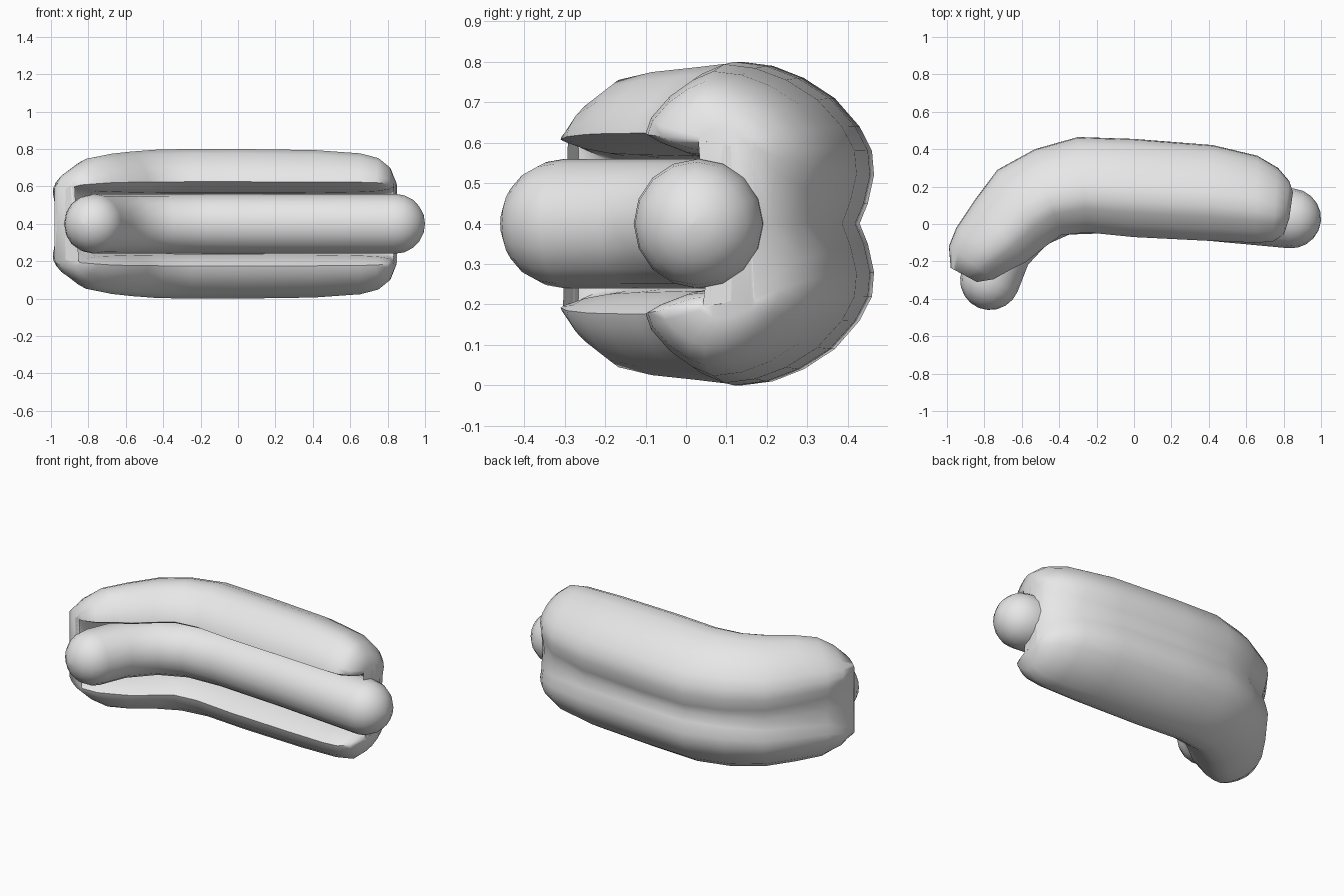
import bpy, bmesh, math
from mathutils import Vector

if "Cube" in bpy.data.objects:
    bpy.data.objects.remove(bpy.data.objects["Cube"], do_unlink=True)

grey = bpy.data.materials.new("plain grey")
grey.use_nodes = True
colour = (0.8, 0.8, 0.8, 1)
grey.diffuse_color = colour
grey.node_tree.nodes["Principled BSDF"].inputs["Base Color"].default_value = colour

MID = 0.4  # height of the mirror plane


def loft(name, rings):
    """Skin closed rings of points and cap both ends."""
    bm = bmesh.new()
    loops = [[bm.verts.new(p) for p in ring] for ring in rings]
    for a, b in zip(loops, loops[1:]):
        for i in range(len(a)):
            j = (i + 1) % len(a)
            bm.faces.new((a[i], a[j], b[j], b[i]))
    caps = [bm.faces.new(loops[0]), bm.faces.new(loops[-1])]
    bmesh.ops.triangulate(bm, faces=caps)
    bmesh.ops.recalc_face_normals(bm, faces=bm.faces)
    mesh = bpy.data.meshes.new(name)
    bm.to_mesh(mesh)
    bm.free()
    mesh.materials.append(grey)
    obj = bpy.data.objects.new(name, mesh)
    bpy.context.collection.objects.link(obj)
    bpy.ops.object.select_all(action='DESELECT')
    obj.select_set(True)
    bpy.context.view_layer.objects.active = obj
    bpy.ops.object.shade_smooth_by_angle(angle=math.radians(60))
    return obj


# Bun: C-shaped section as (depth from lip to back, height above the mid plane)
outer = [(0, .225), (.03, .27), (.13, .33), (.25, .375), (.36, .4), (.51, .39),
         (.66, .36), (.81, .31), (.93, .24), (.99, .18), (1, .12), (.97, .05)]
inner = [(.58, .11), (.45, .155), (.25, .165), (.08, .2)]
mirror = lambda pts: [(u, -h) for u, h in reversed(pts)]
section = outer + [(.93, 0)] + mirror(outer) + mirror(inner) + [(.63, 0)] + inner

# Stations along the bun: lip x, y, back x, y, thickness
stations = [
    (.83, .03, .85, .17, .15), (.80, -.06, .83, .23, .5), (.74, -.095, .77, .30, .75),
    (.65, -.10, .66, .365, .88), (.4, -.09, .42, .422, .97), (0, -.07, 0, .455, 1),
    (-.25, -.045, -.3, .465, 1), (-.39, -.06, -.53, .40, .98),
    (-.48, -.125, -.73, .29, .93), (-.58, -.205, -.85, .13, .87),
    (-.67, -.25, -.95, -.02, .77), (-.75, -.295, -.99, -.12, .5),
    (-.84, -.31, -.98, -.235, .15)]
LOBE = 0.205  # each lobe thins towards this height


def bun_ring(fx, fy, bx, by, k):
    ring = []
    for u, h in section:
        core = math.copysign(LOBE, h) if h else 0
        ring.append((fx + (bx - fx) * u, fy + (by - fy) * u, MID + core + (h - core) * k))
    return ring


loft("bun", [bun_ring(*s) for s in stations])

# Sausage: round tube along a bent path with domed ends
RADIUS, SIDES, DOME = 0.16, 16, 5
path = [Vector((x, y, MID)) for x, y in
        [(-.77, -.30), (-.70, -.13), (-.56, .02), (-.38, .10), (-.15, .11), (.3, .08), (.84, .03)]]


def circle(centre, direction, radius):
    side = direction.cross(Vector((0, 0, 1))).normalized()
    turns = [2 * math.pi * i / SIDES for i in range(SIDES)]
    return [centre + radius * (side * math.cos(t) + Vector((0, 0, math.sin(t)))) for t in turns]


def dome(centre, direction, sign):
    angles = [math.pi / 2 * i / DOME for i in range(1, DOME)] + [1.55]
    return [circle(centre + direction * sign * RADIUS * math.sin(a), direction,
                   RADIUS * math.cos(a)) for a in angles]


first = (path[1] - path[0]).normalized()
last = (path[-1] - path[-2]).normalized()
rings = dome(path[0], first, -1)[::-1]
for i, p in enumerate(path):
    ahead = path[min(i + 1, len(path) - 1)] - path[max(i - 1, 0)]
    rings.append(circle(p, ahead.normalized(), RADIUS))
rings += dome(path[-1], last, 1)
loft("sausage", rings)
